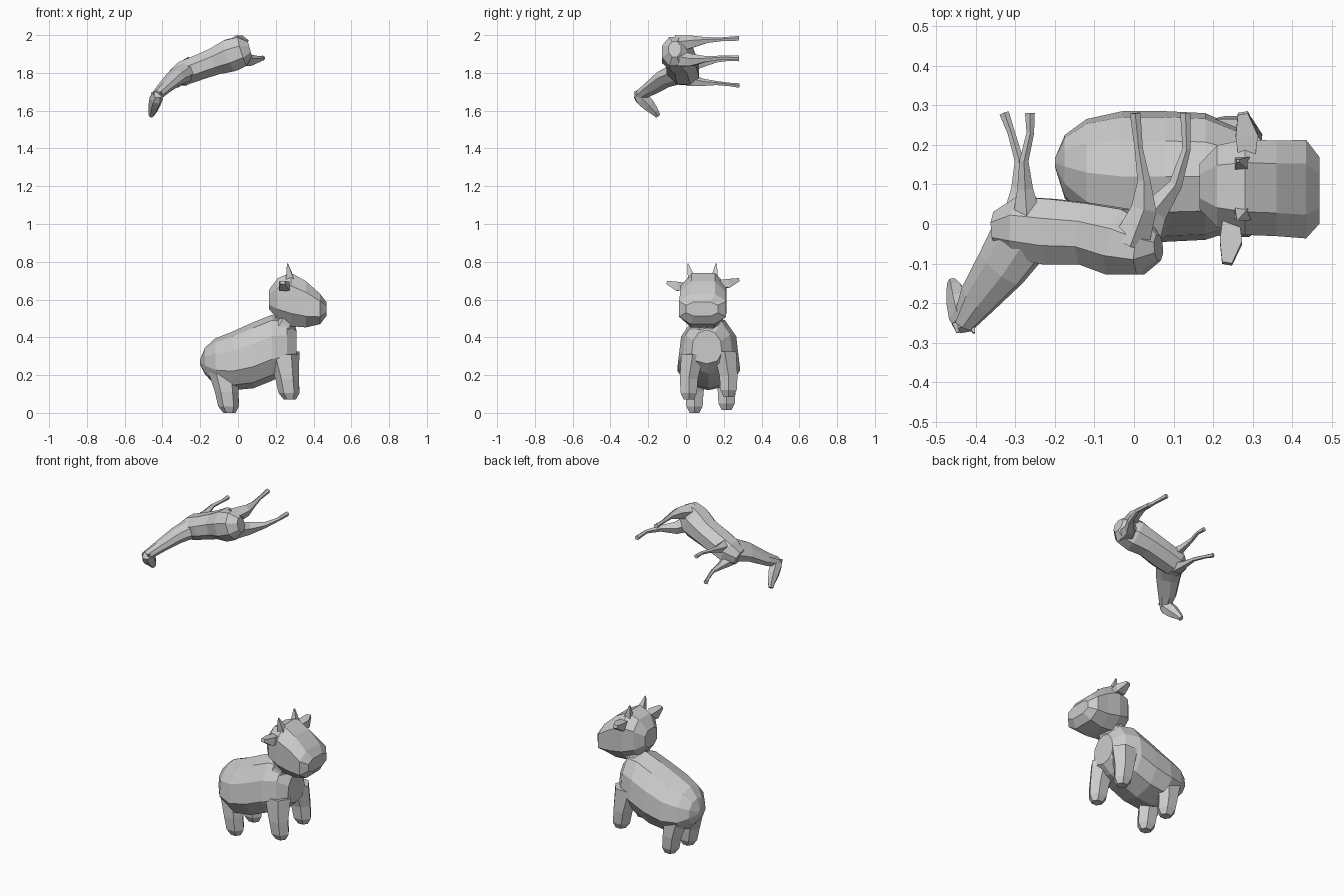
import bpy, bmesh, math
from mathutils import Vector


def loft(name, rings, up, sides=8, power=1.0, axis=None, taper=0.0):
    """Skin of elliptical rings (x, y, z, side radius, up radius) along a path."""
    bm = bmesh.new()
    pts = [Vector(r[:3]) for r in rings]
    loops = []
    for i, r in enumerate(rings):
        t = pts[min(i + 1, len(pts) - 1)] - pts[max(i - 1, 0)]
        t = (Vector(axis) if axis else t).normalized()
        side = t.cross(Vector(up)).normalized()
        top = side.cross(t)
        loop = []
        for k in range(sides):
            a = 2 * math.pi * (k + 0.5) / sides
            c, s = math.cos(a), math.sin(a)
            c = math.copysign(abs(c) ** power, c) * (1 - taper * s)
            s = math.copysign(abs(s) ** power, s)
            loop.append(bm.verts.new(pts[i] + side * c * r[3] + top * s * r[4]))
        loops.append(loop)
    for a, b in zip(loops, loops[1:]):
        for k in range(sides):
            n = (k + 1) % sides
            bm.faces.new((a[k], a[n], b[n], b[k]))
    bm.faces.new(loops[0])
    bm.faces.new(loops[-1])
    bmesh.ops.recalc_face_normals(bm, faces=bm.faces)
    me = bpy.data.meshes.new(name)
    bm.to_mesh(me)
    bm.free()
    ob = bpy.data.objects.new(name, me)
    bpy.context.collection.objects.link(ob)
    return ob


X, Z = (1, 0, 0), (0, 0, 1)

# Calf: stocky body, upright rings running tail to chest
loft("calf_body", [
    (-0.20, 0.155, 0.27, 0.01, 0.015),
    (-0.175, 0.145, 0.275, 0.08, 0.07),
    (-0.12, 0.13, 0.27, 0.135, 0.125),
    (-0.03, 0.12, 0.275, 0.165, 0.155),
    (0.08, 0.12, 0.305, 0.165, 0.175),
    (0.18, 0.12, 0.345, 0.16, 0.175),
    (0.26, 0.115, 0.36, 0.13, 0.15),
    (0.31, 0.11, 0.35, 0.08, 0.09)], Z, 10, 0.9, X, 0.15)
loft("calf_neck", [
    (0.21, 0.11, 0.40, 0.11, 0.09),
    (0.25, 0.10, 0.48, 0.085, 0.065),
    (0.28, 0.09, 0.54, 0.08, 0.07)], X, 8)

# Calf head: boxy, blunt muzzle
loft("calf_head", [
    (0.165, 0.095, 0.60, 0.06, 0.055),
    (0.21, 0.095, 0.605, 0.11, 0.115),
    (0.28, 0.093, 0.60, 0.128, 0.15),
    (0.36, 0.09, 0.575, 0.128, 0.13),
    (0.435, 0.088, 0.55, 0.132, 0.085),
    (0.468, 0.085, 0.55, 0.09, 0.04)], Z, 8, 0.75, X)

# Calf legs: hind pair, then front pair
for name, x, y, foot in (("hind_right", -0.06, 0.045, 0.0),
                         ("hind_left", -0.06, 0.215, 0.015),
                         ("front_right", 0.26, 0.015, 0.07),
                         ("front_left", 0.26, 0.225, 0.085)):
    inner = 0.02 if y < 0.1 else -0.02
    loft("calf_leg_" + name, [
        (x - 0.02, y + inner, foot + 0.24, 0.07, 0.085),
        (x, y, foot + 0.11, 0.055, 0.062),
        (x + 0.01, y, foot + 0.035, 0.05, 0.055),
        (x + 0.015, y, foot, 0.03, 0.032)], X, 6, 1, (0, 0, -1))

# Calf ears and horns
for name, x, s, z in (("right", 0.245, -1, 0.67), ("left", 0.285, 1, 0.685)):
    y = 0.09 + s * 0.10
    loft("calf_ear_" + name, [
        (x, y - s * 0.02, z, 0.025, 0.03),
        (x, y + s * 0.035, z, 0.034, 0.04),
        (x - 0.01, y + s * 0.09, z + 0.02, 0.012, 0.018)], X, 4)
    loft("calf_horn_" + name, [
        (0.275, 0.09 + s * 0.06, 0.71, 0.028, 0.03),
        (0.262, 0.085 + s * 0.075, 0.79, 0.004, 0.004)], X, 4)

# Foal, floating on its side: back toward -y, legs toward +y
LAT = (-0.36, 0, 0.93)
loft("foal_body", [
    (0.062, -0.06, 1.925, 0.035, 0.045),
    (0.025, -0.062, 1.915, 0.072, 0.085),
    (-0.04, -0.045, 1.893, 0.092, 0.094),
    (-0.12, -0.025, 1.862, 0.084, 0.078),
    (-0.21, -0.02, 1.828, 0.09, 0.072),
    (-0.29, -0.01, 1.798, 0.085, 0.07),
    (-0.345, -0.015, 1.775, 0.05, 0.045)], LAT, 8)
loft("foal_neck", [
    (-0.27, -0.01, 1.81, 0.085, 0.06),
    (-0.335, -0.11, 1.77, 0.07, 0.045),
    (-0.395, -0.19, 1.715, 0.052, 0.033),
    (-0.43, -0.25, 1.68, 0.03, 0.028)], LAT, 8)
loft("foal_head", [
    (-0.425, -0.265, 1.685, 0.02, 0.025),
    (-0.432, -0.235, 1.668, 0.042, 0.036),
    (-0.442, -0.20, 1.632, 0.038, 0.032),
    (-0.452, -0.165, 1.595, 0.024, 0.022),
    (-0.46, -0.148, 1.572, 0.015, 0.013)], X, 6)
for i, x in enumerate((-0.45, -0.41)):
    loft("foal_ear_%d" % (i + 1), [
        (x, -0.25, 1.685, 0.014, 0.014),
        (x + 0.005, -0.275, 1.69 + 0.01 * i, 0.004, 0.004)], X, 4)

# Foal legs: paths with tapering radius
foal_legs = {
    "hind_left": [(-0.01, -0.05, 1.95, 0.05), (0.025, 0.04, 1.963, 0.034),
                  (0.025, 0.11, 1.972, 0.017), (0.012, 0.19, 1.977, 0.011),
                  (0.003, 0.28, 1.982, 0.014)],
    "hind_right": [(0.015, -0.05, 1.875, 0.05), (0.05, 0.03, 1.865, 0.036),
                   (0.105, 0.10, 1.872, 0.018), (0.133, 0.19, 1.88, 0.011),
                   (0.13, 0.28, 1.878, 0.014)],
    "front_left": [(-0.27, 0.01, 1.835, 0.04), (-0.275, 0.09, 1.848, 0.021),
                   (-0.278, 0.16, 1.865, 0.012), (-0.262, 0.23, 1.872, 0.010),
                   (-0.263, 0.28, 1.872, 0.013)],
    "front_right": [(-0.295, 0.01, 1.762, 0.04), (-0.29, 0.09, 1.748, 0.021),
                    (-0.29, 0.16, 1.745, 0.012), (-0.31, 0.23, 1.738, 0.010),
                    (-0.328, 0.28, 1.732, 0.013)],
}
for name, path in foal_legs.items():
    loft("foal_leg_" + name, [p + (p[3],) for p in path], X, 5)
